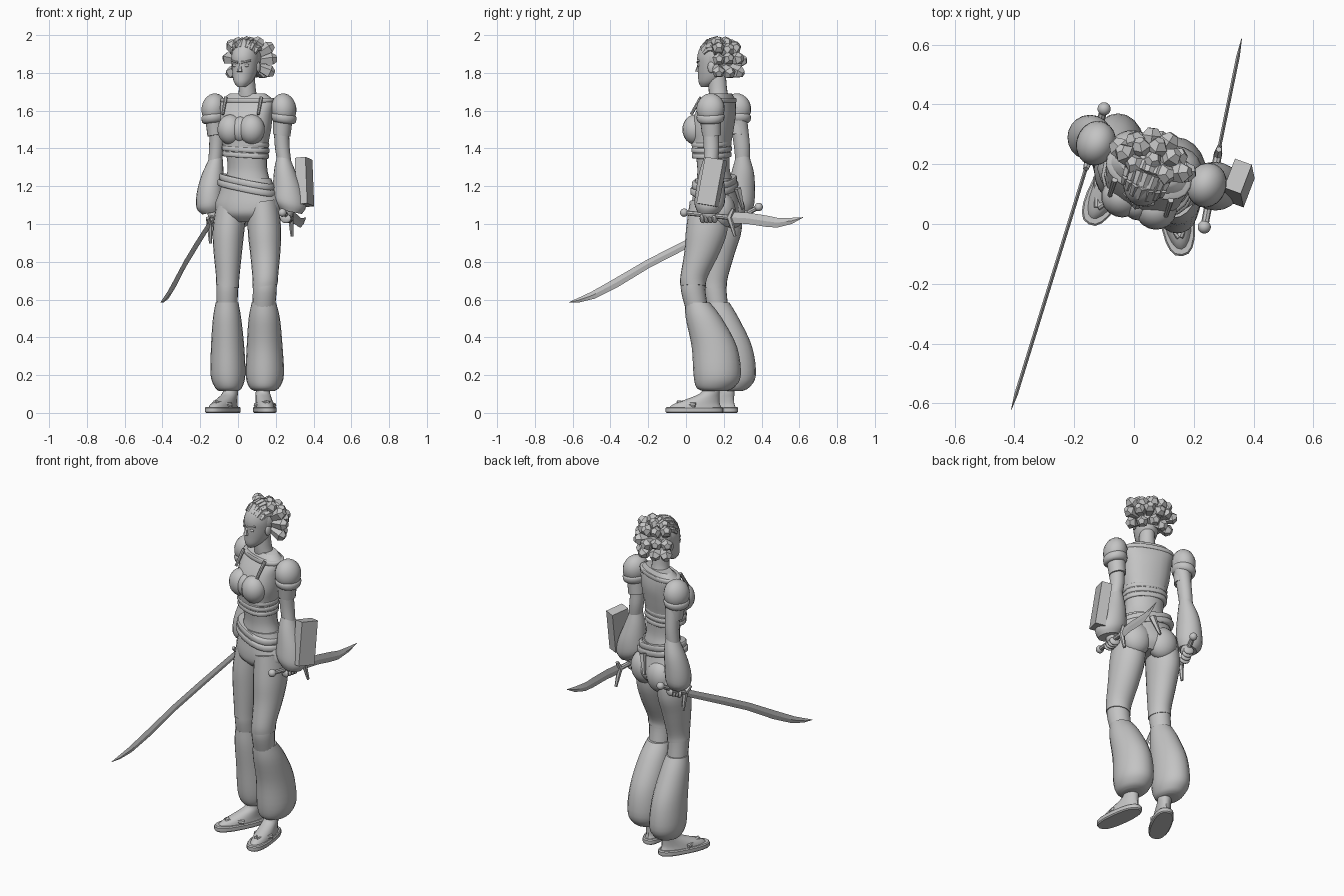
import bpy
import bmesh
import math
import random
from mathutils import Vector, Matrix, Euler

cube = bpy.data.objects.get("Cube")
if cube:
    bpy.data.objects.remove(cube, do_unlink=True)

random.seed(4)
TURN = math.radians(-20)          # body faces slightly to its right
LEFT = Vector((math.cos(TURN), math.sin(TURN), 0))
FRONT = Vector((math.sin(TURN), -math.cos(TURN), 0))
UP = Vector((0, 0, 1))

clay = bpy.data.materials.new("plain_grey")
clay.use_nodes = True
clay.diffuse_color = (.55, .55, .55, 1)
shader = next(n for n in clay.node_tree.nodes if n.type == 'BSDF_PRINCIPLED')
shader.inputs["Base Color"].default_value = clay.diffuse_color


def finish(name, bm, sharp=38):
    """Turn a bmesh into a smooth object whose strong edges stay sharp."""
    bmesh.ops.recalc_face_normals(bm, faces=bm.faces)
    for face in bm.faces:
        face.smooth = True
    for edge in bm.edges:
        edge.smooth = edge.calc_face_angle(0) < math.radians(sharp)
    mesh = bpy.data.meshes.new(name)
    bm.to_mesh(mesh)
    bm.free()
    mesh.materials.append(clay)
    obj = bpy.data.objects.new(name, mesh)
    bpy.context.collection.objects.link(obj)
    return obj


def skin_rings(name, rings, sharp=38):
    """Bridge closed loops of points and cap both ends."""
    bm = bmesh.new()
    loops = [[bm.verts.new(p) for p in ring] for ring in rings]
    for low, high in zip(loops, loops[1:]):
        for k in range(len(low)):
            j = (k + 1) % len(low)
            bm.faces.new((low[k], low[j], high[j], high[k]))
    bm.faces.new(loops[0])
    bm.faces.new(loops[-1])
    return finish(name, bm, sharp)


def loft(name, rows, yaw=0.0, tilt=0.0, power=1.0, steps=4, sides=20):
    """Stack ellipses (x, y, z, radius x, radius y) along a smooth spline."""
    rows = [Vector(row) for row in rows]
    path = []
    for i in range(len(rows) - 1):
        a, b = rows[max(i - 1, 0)], rows[i]
        c, d = rows[i + 1], rows[min(i + 2, len(rows) - 1)]
        for s in range(steps):
            t = s / steps
            m, n = (c - a) / 2, (d - b) / 2
            path.append(b + m * t + (3 * (c - b) - 2 * m - n) * t**2
                        + (2 * (b - c) + m + n) * t**3)
    path.append(rows[-1])
    turn = Matrix.Rotation(yaw, 3, 'Z')
    rings = []
    for x, y, z, rx, ry in path:
        ring = []
        for k in range(sides):
            angle = math.tau * k / sides
            c, s = math.cos(angle), math.sin(angle)
            u = rx * math.copysign(abs(c)**power, c)
            v = ry * math.copysign(abs(s)**power, s)
            ring.append(turn @ Vector((u, v, tilt * u)) + Vector((x, y, z)))
        rings.append(ring)
    return skin_rings(name, rings)


def ball(name, centre, size, turn=(0, 0, TURN)):
    bm = bmesh.new()
    place = Matrix.LocRotScale(Vector(centre), Euler(turn), Vector(size))
    bmesh.ops.create_uvsphere(bm, u_segments=18, v_segments=12, radius=1, matrix=place)
    return finish(name, bm)


def rod(name, start, end, r_start, r_end, sides=8):
    """Tapered prism from one point to another."""
    bm = bmesh.new()
    start, end = Vector(start), Vector(end)
    place = Matrix.LocRotScale((start + end) / 2, (end - start).to_track_quat('Z', 'Y'), None)
    bmesh.ops.create_cone(bm, cap_ends=True, segments=sides, radius1=r_start,
                          radius2=r_end, depth=(end - start).length, matrix=place)
    return finish(name, bm)


def band(name, x, y, z, rx, ry, height, tilt=0.0):
    """Thin rounded strip of cloth around the trunk."""
    loft(name, [(x, y, z - height, rx * .96, ry * .96), (x, y, z - height * .6, rx, ry),
                (x, y, z + height * .6, rx, ry), (x, y, z + height, rx * .96, ry * .96)],
         TURN, tilt, .85, steps=2)


# Trunk
loft("waist", [(.05, .15, 1.18, .14, .10), (.05, .15, 1.24, .12, .09),
               (.05, .145, 1.3, .107, .083), (.045, .14, 1.4, .115, .09)], TURN)
loft("crop_top", [(.04, .135, 1.37, .122, .095), (.04, .135, 1.43, .122, .1),
                  (.04, .138, 1.5, .135, .108), (.045, .155, 1.58, .14, .1),
                  (.05, .175, 1.65, .145, .072), (.05, .185, 1.69, .1, .045)], TURN, power=.85)
for z, grow in ((1.365, 1.03), (1.395, 1.05), (1.425, 1.04)):
    band("top_wrap", .04, .136, z, .12 * grow, .096 * grow, .013, -.06)
band("neckline_trim", .05, .174, 1.655, .148, .078, .012)
for side, label in ((1, "left"), (-1, "right")):
    ball(label + "_bust", Vector((.042, .14, 1.5)) + LEFT * .06 * side + FRONT * .075,
         (.07, .068, .08))
    ball(label + "_seat", Vector((.053, .16, 1.07)) - FRONT * .06 + LEFT * .075 * side,
         (.085, .07, .095))
    rod(label + "_neckline_edge", Vector((.045, .15, 1.58)) + LEFT * .1 * side + FRONT * .094,
        Vector((.05, .17, 1.67)) + LEFT * .1 * side + FRONT * .06, .008, .01)
ball("bust_panel", Vector((.042, .14, 1.5)) + FRONT * .078, (.05, .055, .07))
loft("hips", [(.055, .165, 1.01, .1, .08), (.053, .16, 1.05, .165, .115),
              (.053, .158, 1.1, .182, .12), (.052, .153, 1.17, .155, .108),
              (.05, .15, 1.24, .13, .096)], TURN)
for z, grow in ((1.19, 1.0), (1.222, .94)):
    band("belt", .05, .15, z, .16 * grow, .117 * grow, .017, -.2)
rod("sash_tail", Vector((.06, .17, 1.19)) - FRONT * .11, Vector((.02, .17, 1.08)) - FRONT * .14,
    .02, .008, 5)

# Legs: trouser leg, knee and ballooning shin cover
loft("left_trouser", [(.13, .12, 1.12, .08, .1), (.14, .11, .97, .088, .11),
                      (.145, .085, .85, .08, .094), (.145, .042, .72, .068, .072),
                      (.143, .038, .67, .067, .068)], tilt=.15)
loft("left_knee", [(.145, .045, .75, .06, .06), (.142, .037, .66, .063, .065),
                   (.137, .055, .56, .06, .06)])
loft("left_shin_cover", [(.137, .06, .585, .064, .066), (.139, .095, .5, .083, .096),
                         (.141, .15, .35, .095, .12), (.142, .165, .2, .101, .125),
                         (.14, .155, .135, .08, .1), (.14, .15, .115, .05, .06)])
loft("right_trouser", [(-.03, .19, 1.12, .08, .1), (-.05, .185, .97, .083, .11),
                       (-.055, .168, .85, .075, .092), (-.055, .152, .72, .062, .07),
                       (-.056, .15, .67, .061, .066)], tilt=-.15)
loft("right_knee", [(-.055, .155, .75, .055, .06), (-.057, .152, .66, .057, .062),
                    (-.058, .165, .56, .055, .058)])
loft("right_shin_cover", [(-.058, .165, .585, .06, .064), (-.058, .19, .5, .075, .09),
                          (-.055, .232, .35, .088, .118), (-.053, .248, .2, .092, .122),
                          (-.05, .24, .135, .072, .095), (-.05, .235, .115, .05, .06)])

# Feet in low sandals
for label, x, y, degrees in (("left", .142, .045, 7), ("right", -.08, .135, -28)):
    yaw = math.radians(degrees)
    ahead = Vector((math.sin(yaw), -math.cos(yaw), 0))

    def foot_row(shift, z, rx, ry):
        spot = Vector((x, y, 0)) + ahead * shift
        return (spot.x, spot.y, z, rx, ry)

    loft(label + "_sole", [foot_row(0, 0, .052, .148), foot_row(0, .006, .058, .154),
                           foot_row(0, .026, .058, .154), foot_row(0, .032, .053, .148)],
         yaw, power=.8, steps=1)
    loft(label + "_foot", [foot_row(-.005, .03, .049, .138), foot_row(-.015, .05, .046, .12),
                           foot_row(-.055, .08, .041, .078), foot_row(-.085, .11, .038, .048),
                           foot_row(-.085, .16, .036, .042)], yaw)
    for side in (1, -1):
        cross = Vector((-ahead.y, ahead.x, 0)) * side
        base = Vector((x, y, 0))
        rod(label + "_sandal_strap", base + ahead * .09 + UP * .055,
            base + cross * .048 + UP * .04, .012, .014)

# Arms: shoulder pad, short sleeve, arm and bell cuff
loft("left_arm", [(.225, .13, 1.62, .05, .05), (.23, .13, 1.5, .041, .043),
                  (.235, .135, 1.4, .039, .041), (.25, .13, 1.3, .036, .036)])
loft("left_cuff", [(.242, .132, 1.35, .036, .038), (.25, .13, 1.28, .058, .058),
                   (.265, .13, 1.19, .08, .076), (.272, .125, 1.11, .088, .08),
                   (.278, .12, 1.065, .06, .06)], tilt=-.2)
loft("right_arm", [(-.11, .265, 1.62, .05, .05), (-.112, .285, 1.5, .041, .045),
                   (-.115, .297, 1.4, .038, .042), (-.125, .3, 1.3, .036, .036)])
loft("right_cuff", [(-.118, .3, 1.35, .036, .038), (-.135, .3, 1.27, .058, .06),
                    (-.148, .292, 1.18, .07, .073), (-.15, .288, 1.1, .07, .072),
                    (-.14, .288, 1.06, .048, .05)], tilt=.2)
for label, side, x, y in (("left", 1, .243, .13), ("right", -1, -.127, .27)):
    ball(label + "_shoulder_pad", (x, y, 1.61), (.065, .076, .082), (0, -.15 * side, TURN))
    loft(label + "_pad_rim", [(x, y, 1.535, .05, .055), (x, y, 1.545, .062, .07),
                              (x, y, 1.57, .066, .076), (x, y, 1.58, .06, .07)],
         TURN, -.12 * side, steps=2)
    loft(label + "_short_sleeve", [(x - .012 * side, y + .005, 1.47, .046, .05),
                                   (x - .006 * side, y, 1.55, .05, .056)], TURN, -.15 * side)

# Box guard on the left forearm
bm = bmesh.new()
bmesh.ops.create_cube(bm, size=1, matrix=Matrix.LocRotScale(
    Vector((.352, .137, 1.222)), Euler((-.16, -.1, TURN)), Vector((.06, .105, .25))))
finish("forearm_box", bm)


def sword(label, pommel, guard, tip, profile):
    """Curved blade from rows of (fraction, drop, half width), hilt and gripping hand."""
    pommel, guard, tip = Vector(pommel), Vector(guard), Vector(tip)
    along = (tip - guard).normalized()
    flat = along.cross(UP).normalized()
    edge = flat.cross(along)
    rings = []
    for t, drop, half in profile:
        mid = guard.lerp(tip, t) + UP * drop
        thick = flat * min(.006, half)
        rings.append([mid + edge * half, mid + thick, mid - edge * half, mid - thick])
    skin_rings(label + "_blade", rings, 20)
    rod(label + "_grip", pommel, guard, .013, .014)
    ball(label + "_pommel", pommel, (.022, .022, .022))
    rod(label + "_guard_lower", guard, guard - edge * .1 + along * .03, .016, .008, 6)
    rod(label + "_guard_upper", guard, guard + edge * .045 + along * .02, .016, .01, 6)
    hold = pommel.lerp(guard, .55)
    ball(label + "_palm", hold + UP * .012, (.032, .042, .038))
    for i in range(4):
        knuckle = hold + along * (.022 * i - .035)
        ball(label + "_finger", knuckle - UP * .018, (.03, .012, .024))
    rod(label + "_thumb", hold + UP * .02, hold + along * .05 + UP * .012, .013, .009)


sword("left", (.235, -.01, 1.06), (.28, .23, 1.035), (.36, .62, 1.035),
      [(0, 0, .03), (.25, -.005, .03), (.5, -.02, .03), (.65, -.028, .026),
       (.85, -.018, .016), (1, 0, .001)])
sword("right", (-.1, .385, 1.09), (-.15, .22, 1.0), (-.41, -.62, .585),
      [(0, 0, .02), (.3, 0, .022), (.5, -.003, .022), (.7, -.02, .024),
       (.85, -.025, .02), (.94, -.014, .012), (1, 0, .001)])

# Neck and head
loft("neck", [(.05, .185, 1.64, .07, .055), (.05, .17, 1.7, .046, .05),
              (.045, .165, 1.8, .042, .046)], TURN)
loft("head", [(.018, .1, 1.724, .018, .02), (.025, .122, 1.75, .045, .056),
              (.033, .14, 1.79, .061, .078), (.038, .146, 1.84, .069, .086),
              (.04, .15, 1.89, .073, .092), (.045, .155, 1.94, .062, .078),
              (.047, .16, 1.975, .035, .045)], TURN)


def on_head(side, ahead, z):
    return Vector((.039, .148, z)) + LEFT * side + FRONT * ahead


rod("nose", on_head(0, .083, 1.85), on_head(0, .09, 1.806), .006, .016, 6)
for z, thick in ((1.774, .007), (1.763, .009)):
    ball("lip", on_head(0, .071, z), (.023, .013, thick))
for side in (1, -1):
    ball("eye", on_head(.03 * side, .073, 1.84), (.017, .009, .009))
    rod("brow", on_head(.01 * side, .088, 1.855), on_head(.055 * side, .066, 1.866), .007, .005, 6)
    ball("ear", on_head(.07 * side, -.01, 1.83), (.01, .02, .03))

# Hair: braided rows over the scalp, then flared blocky locks at the back
ball("hair_cap", on_head(0, -.025, 1.88), (.078, .085, .09))
for i in range(7):
    lean = math.radians(-54 + 18 * i)
    row = []
    for rise in (38, 68, 98, 128):
        v = math.radians(rise)
        row.append(on_head(.08 * math.sin(lean), .095 * math.cos(v) * math.cos(lean) - .01,
                           1.862 + .116 * math.sin(v) * math.cos(lean)))
    for j, (a, b) in enumerate(zip(row, row[1:])):
        rod("braid_row", a, b, .011 + .003 * j, .016 + .003 * j, 6)
for count, rise in ((3, 62), (5, 34), (6, 4), (5, -28)):
    for i in range(count):
        swing = math.radians(-64 + 128 * i / (count - 1))
        lift = math.radians(rise + random.uniform(-5, 5))
        aim = (-FRONT * math.cos(swing) + LEFT * math.sin(swing)) * math.cos(lift)
        aim += UP * math.sin(lift)
        reach = random.uniform(.125, .145) - (.012 if rise > 50 else 0)
        root = on_head(0, -.012, 1.86)
        rod("hair_lock", root + aim * .05, root + aim * reach, .018, .036, 5)
        rod("hair_lock_end", root + aim * reach, root + aim * (reach + .025), .036, .018, 5)
